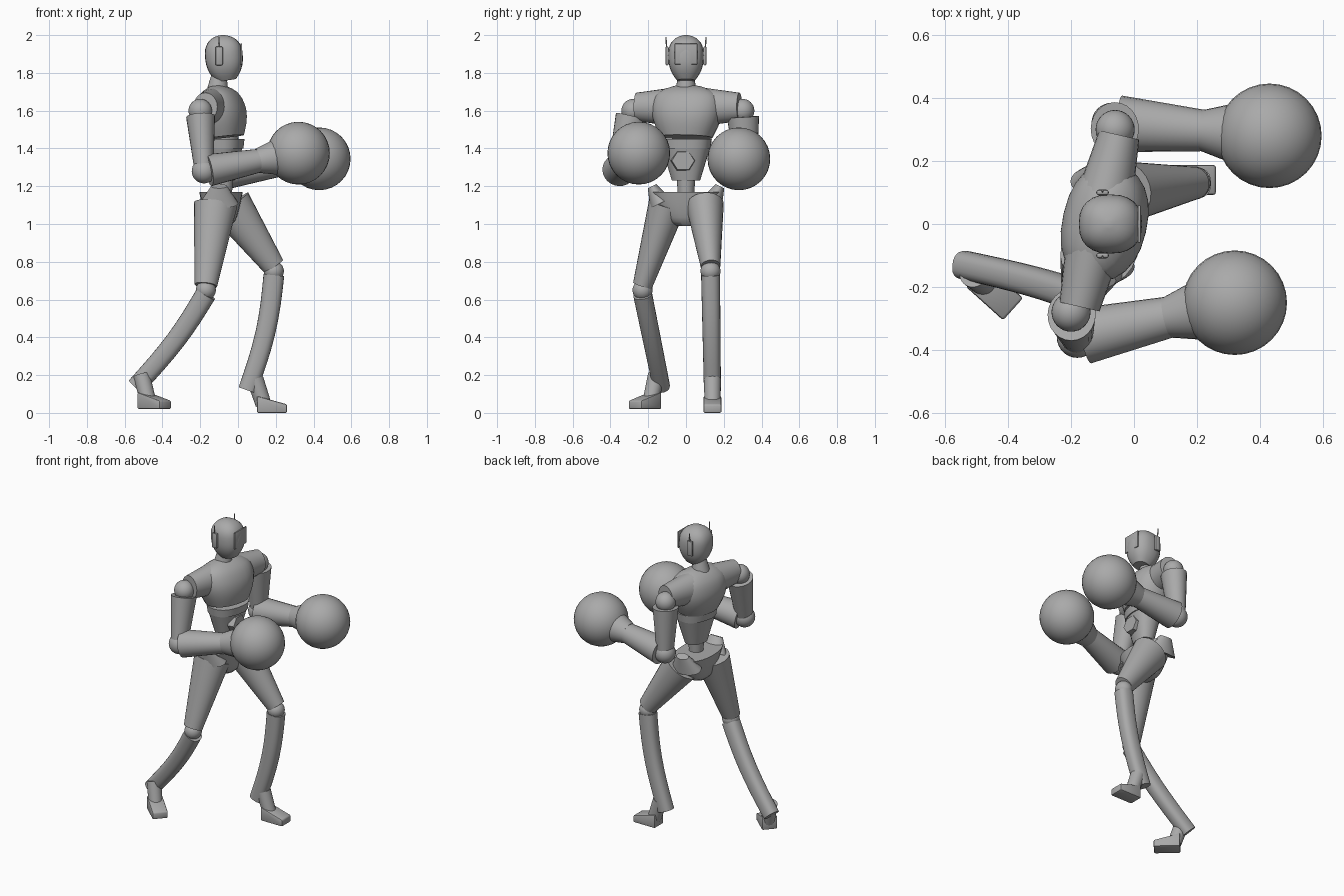
import bpy, bmesh
from math import sin, cos, pi, sqrt, copysign, radians
from mathutils import Vector, Matrix

if "Cube" in bpy.data.objects:
    bpy.data.objects.remove(bpy.data.objects["Cube"], do_unlink=True)

GREY = (0.4, 0.4, 0.4, 1)
plain_grey = bpy.data.materials.new("plain grey")
plain_grey.use_nodes = True
plain_grey.diffuse_color = GREY
plain_grey.node_tree.nodes["Principled BSDF"].inputs["Base Color"].default_value = GREY

FRONT, SIDE, UP = Vector((1, 0, 0)), Vector((0, 1, 0)), Vector((0, 0, 1))
# The shoulder line is turned against the hips
SHOULDER_LINE = Matrix.Rotation(radians(-13), 3, "Z") @ SIDE
MIRROR = {"left": 1, "right": -1}


def finish(name, bm, angle=40):
    """Turn a bmesh into a named, smoothly shaded grey object."""
    bmesh.ops.recalc_face_normals(bm, faces=bm.faces)
    mesh = bpy.data.meshes.new(name)
    bm.to_mesh(mesh)
    bm.free()
    mesh.materials.append(plain_grey)
    part = bpy.data.objects.new(name, mesh)
    bpy.context.collection.objects.link(part)
    bpy.ops.object.select_all(action="DESELECT")
    part.select_set(True)
    bpy.context.view_layer.objects.active = part
    bpy.ops.object.shade_smooth_by_angle(angle=radians(angle))


def loft(name, path, size, side=SIDE, steps=8, sides=24, power=2):
    """Skin superellipse rings along path(t); size(t) gives half width and half depth."""
    bm = bmesh.new()
    points = [path(i / steps) for i in range(steps + 1)]
    rings = []
    for i, point in enumerate(points):
        along = (points[min(i + 1, steps)] - points[max(i - 1, 0)]).normalized()
        across = (side - along * side.dot(along)).normalized()
        deep = along.cross(across)
        width, depth = size(i / steps)
        ring = []
        for k in range(sides):
            c, s = cos(2 * pi * k / sides), sin(2 * pi * k / sides)
            c = copysign(abs(c) ** (2 / power), c)
            s = copysign(abs(s) ** (2 / power), s)
            ring.append(bm.verts.new(point + across * width * c + deep * depth * s))
        rings.append(ring)
    for lower, upper in zip(rings, rings[1:]):
        for k in range(sides):
            bm.faces.new((lower[k - 1], lower[k], upper[k], upper[k - 1]))
    bm.faces.new(rings[0])
    bm.faces.new(rings[-1])
    finish(name, bm)


def limb(name, start, end, thick, thin, flat=1, bow=0, **options):
    """Tapered limb between two joints, bowed forward in the middle."""
    def path(t):
        return start.lerp(end, t) + FRONT * bow * sin(pi * t)

    def size(t):
        radius = thick + (thin - thick) * t
        return radius, radius * flat

    loft(name, path, size, **options)


def ball(name, center, radius):
    bm = bmesh.new()
    bmesh.ops.create_uvsphere(bm, u_segments=32, v_segments=16, radius=radius,
                              matrix=Matrix.Translation(center))
    finish(name, bm, angle=60)


def block(name, center, size, bevel, turn=0, toe=1):
    """Bevelled box; toe below one lowers the top of its front end."""
    bm = bmesh.new()
    bmesh.ops.create_cube(bm, size=1)
    for vert in bm.verts:
        if vert.co.x > 0 and vert.co.z > 0:
            vert.co.z = toe - 0.5
    bm.transform(Matrix.Diagonal((*size, 1)))
    bmesh.ops.bevel(bm, geom=bm.edges[:], offset=bevel, segments=2, affect="EDGES", profile=0.5)
    bm.transform(Matrix.Translation(center) @ Matrix.Rotation(turn, 4, "Z"))
    finish(name, bm)


# Head: egg with a narrowed jaw and a domed crown
def head_path(t):
    return Vector((-0.08 + 0.02 * (1 - t) ** 3, 0, 1.76 + 0.24 * sin(t * pi / 2)))


def head_size(t):
    rise = sin(t * pi / 2) / 0.55 - 1
    if rise > 0:
        scale = sqrt(max(0.01, 1 - (rise * 0.55 / 0.45) ** 2.5))
    else:
        scale = 1 - abs(rise) ** 2.5 / 2
    return 0.094 * scale, 0.1 * scale


loft("head", head_path, head_size, steps=16, power=2.4)
block("visor", Vector((0.017, 0, 1.9)), (0.009, 0.12, 0.11), 0.003)
limb("neck", Vector((-0.11, 0, 1.69)), Vector((-0.1, 0, 1.79)), 0.06, 0.04)
for label, sign in MIRROR.items():
    ear = Vector((-0.1, sign * 0.1, 1.89))
    block(label + "_ear_pad", ear, (0.04, 0.018, 0.1), 0.008)
    limb(label + "_antenna", ear, ear + UP * 0.1 + SIDE * sign * 0.006, 0.004, 0.003, sides=6)


# Chest: swells upward, flattens in depth, then closes over at the collar
def chest_path(t):
    return Vector((-0.08 - 0.03 * t, 0.01 * t, 1.46 + 0.27 * t))


def chest_size(t):
    swell = 0.14 + 0.05 * sin(pi / 2 * min(1, t / 0.6))
    width = max(0.07, swell * sqrt(1 - t ** 8))
    return width, width * 0.77 * (1 - t * t / 3)


loft("chest", chest_path, chest_size, side=SHOULDER_LINE, steps=14, power=2.3)

# Waist, built down from the ribs to the hips
ribs, waist, loins = (Vector((-0.075, 0, z)) for z in (1.4, 1.23, 1.12))
limb("rib_band", ribs, ribs + UP * 0.05, 0.13, 0.137, flat=0.77, side=SHOULDER_LINE, power=2.3)
limb("abdomen", waist, ribs, 0.075, 0.127, flat=0.73, side=SHOULDER_LINE, power=2.3)
limb("spine", loins, waist + UP * 0.02, 0.04, 0.05)
plate = Vector((0.02, -0.015, 1.335))
limb("belly_plate", plate - FRONT * 0.04, plate, 0.067, 0.06, flat=0.9, steps=1, sides=6)

# Pelvis: widens quickly above the crotch, with raised outer corners
loft("pelvis", lambda t: Vector((-0.09, 0, 0.99 + 0.18 * t)),
     lambda t: (0.05 + 0.14 * sqrt(t), 0.05 + 0.065 * sqrt(t)), power=2.2)
for label, sign in MIRROR.items():
    corner = Vector((-0.1, sign * 0.18, 1.2))
    limb(label + "_hip_corner", corner - (UP + SIDE * sign / 2) * 0.09, corner, 0.06, 0.025, flat=1.7)

# Arms: joints, then every part is placed between them
ARMS = {
    "left": [(-0.06, 0.3, 1.6), (-0.07, 0.32, 1.27), (0.43, 0.28, 1.345)],
    "right": [(-0.2, -0.28, 1.6), (-0.18, -0.36, 1.28), (0.32, -0.25, 1.375)],
}
for label, joints in ARMS.items():
    shoulder, elbow, glove = map(Vector, joints)
    outward = SHOULDER_LINE * MIRROR[label]
    collar = Vector((-0.11, 0.01, 1.62))
    limb(label + "_shoulder_sleeve", collar + outward * 0.06, collar + outward * 0.28,
         0.105, 0.075, flat=0.87, side=UP)
    ball(label + "_shoulder_ball", shoulder, 0.062)
    limb(label + "_upper_arm", shoulder.lerp(elbow, 0.1), elbow, 0.085, 0.055, flat=0.9)
    ball(label + "_elbow", elbow, 0.065)
    limb(label + "_forearm", elbow.lerp(glove, 0.05), elbow.lerp(glove, 0.6), 0.09, 0.065, flat=0.95)
    limb(label + "_glove_cuff", elbow.lerp(glove, 0.57), elbow.lerp(glove, 0.75), 0.065, 0.092)
    ball(label + "_glove", glove, 0.166)

# Legs: left one steps forward, right one trails with its foot turned out
LEGS = {
    "left": [(-0.04, 0.1, 1.1), (0.19, 0.13, 0.75), (0.05, 0.14, 0.12)],
    "right": [(-0.12, -0.1, 1.1), (-0.17, -0.23, 0.65), (-0.54, -0.13, 0.14)],
}
TURN = {"left": 0, "right": radians(-42)}
for label, joints in LEGS.items():
    hip, knee, heel = map(Vector, joints)
    limb(label + "_thigh", hip, knee + UP * 0.025, 0.1, 0.052, flat=1.15)
    ball(label + "_knee", knee, 0.053)
    limb(label + "_shin", knee - UP * 0.02, heel, 0.05, 0.045, flat=1.1, bow=0.025, power=2.5)
    ahead = Matrix.Rotation(TURN[label], 3, "Z") @ FRONT
    sole = heel + ahead * 0.13 - UP * 0.075
    block(label + "_foot", sole, (0.16, 0.095, 0.09), 0.008, turn=TURN[label], toe=0.5)
    limb(label + "_ankle", heel + UP * 0.06 + ahead * 0.04, sole - ahead * 0.045, 0.045, 0.042,
         side=UP.cross(ahead))
